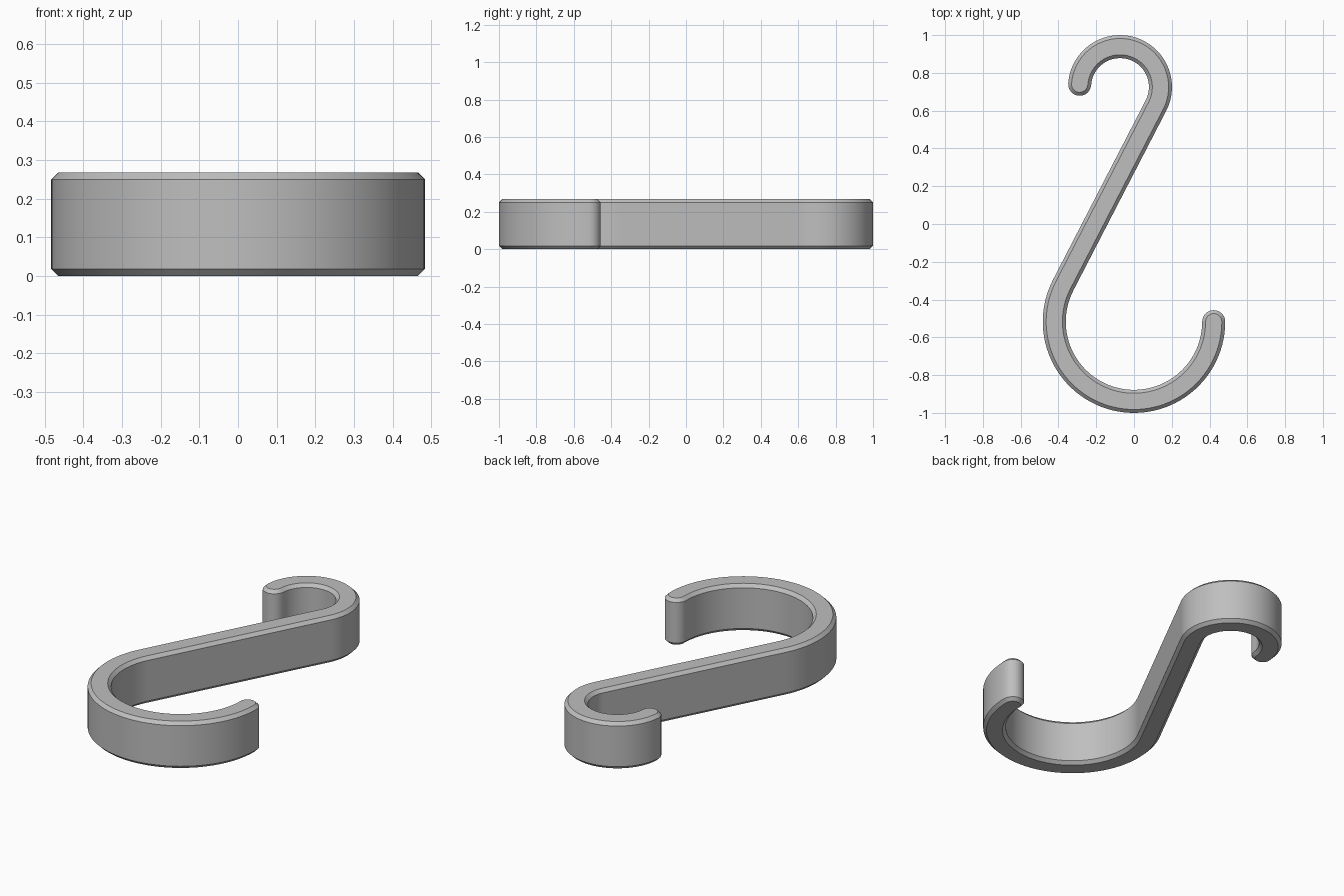
import bpy
import bmesh
from math import radians, degrees, cos, sin, acos, atan2, pi
from mathutils import Vector

cube = bpy.data.objects.get("Cube")
if cube:
    bpy.data.objects.remove(cube, do_unlink=True)

HALF_WIDTH, HEIGHT, CHAMFER = 0.061, 0.268, 0.018
small_c, small_r = Vector((-0.074, 0.725)), 0.214
large_c, large_r = Vector((0.0, -0.517)), 0.422


def polar(angle):
    return Vector((cos(angle), sin(angle)))


def steps(start, end, count):
    return [start + (end - start) * i / count for i in range(count + 1)]


# Angle of the crossing tangent that joins the two hooks
gap = large_c - small_c
tangent = atan2(gap.y, gap.x) + acos((small_r + large_r) / gap.length)

# Centre line as (point, left-hand normal): clockwise small hook, then
# counter-clockwise large hook, with the straight shank between them
path = [(small_c + small_r * polar(a), polar(a))
        for a in steps(radians(176), tangent, 48)]
path += [(large_c + large_r * polar(a), -polar(a))
         for a in steps(tangent + pi, 2 * pi, 56)]


def cap(point, start):
    """Half-circle of directions closing an end, going clockwise."""
    return [(point, polar(a)) for a in steps(start, start - pi, 12)[1:-1]]


# Full outline: left side, end cap, right side, start cap
first, last = path[0], path[-1]
outline = list(path)
outline += cap(last[0], atan2(last[1].y, last[1].x))
outline += [(p, -n) for p, n in reversed(path)]
outline += cap(first[0], atan2(-first[1].y, -first[1].x))

# Stack four rings: chamfered bottom, straight wall, chamfered top
bm = bmesh.new()
rings = []
for z, inset in ((0, CHAMFER), (CHAMFER, 0),
                 (HEIGHT - CHAMFER, 0), (HEIGHT, CHAMFER)):
    ring = []
    for p, n in outline:
        q = p + n * (HALF_WIDTH - inset)
        ring.append(bm.verts.new((q.x, q.y, z)))
    rings.append(ring)

count = len(outline)
for low, high in zip(rings, rings[1:]):
    for i in range(count):
        j = (i + 1) % count
        bm.faces.new((low[i], low[j], high[j], high[i]))

# Flat top and bottom: quads across the strip plus one face at each cap
n = len(path)
caps = count // 2 - n
for ring in (rings[0], rings[-1]):
    right = ring[n + caps:2 * n + caps][::-1]
    for i in range(n - 1):
        bm.faces.new((ring[i], ring[i + 1], right[i + 1], right[i]))
    bm.faces.new(ring[n - 1:n + caps + 1])
    bm.faces.new(ring[2 * n + caps - 1:] + [ring[0]])
bmesh.ops.recalc_face_normals(bm, faces=bm.faces)

mesh = bpy.data.meshes.new("s_hook")
bm.to_mesh(mesh)
bm.free()
hook = bpy.data.objects.new("s_hook", mesh)
bpy.context.collection.objects.link(hook)

# Plain grey material
grey = bpy.data.materials.new("light_grey")
grey.use_nodes = True
colour = (0.52, 0.52, 0.52, 1)
grey.diffuse_color = colour
grey.node_tree.nodes["Principled BSDF"].inputs["Base Color"].default_value = colour
mesh.materials.append(grey)

bpy.ops.object.select_all(action="DESELECT")
hook.select_set(True)
bpy.context.view_layer.objects.active = hook
bpy.ops.object.shade_smooth_by_angle(angle=radians(30))
